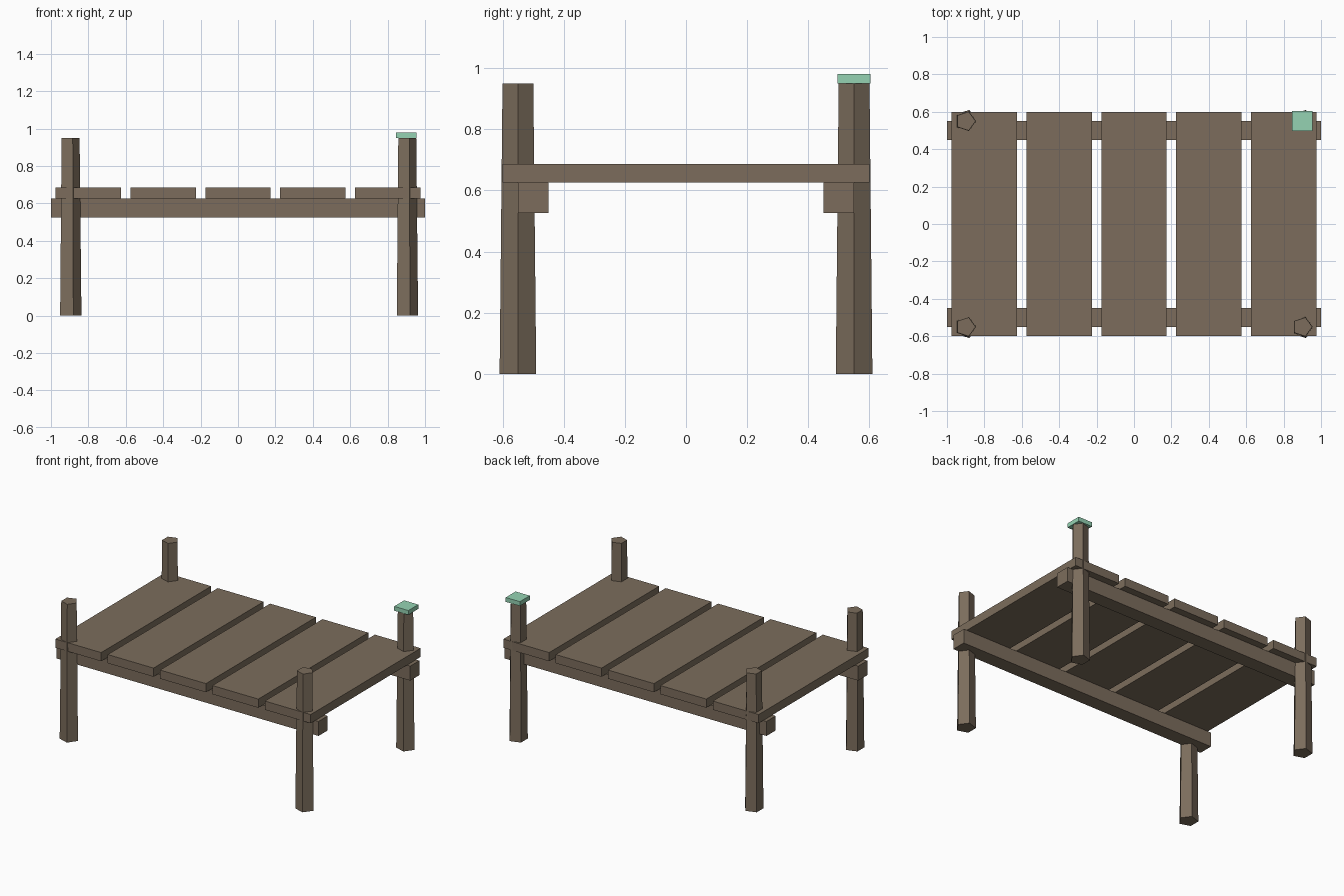
import bpy
import math

if "Cube" in bpy.data.objects:
    bpy.data.objects.remove(bpy.data.objects["Cube"])


def make_material(name, rgb):
    mat = bpy.data.materials.new(name)
    mat.diffuse_color = (*rgb, 1.0)
    mat.use_nodes = True
    mat.node_tree.nodes["Principled BSDF"].inputs["Base Color"].default_value = mat.diffuse_color
    return mat


wood = make_material("weathered_wood", (0.20, 0.152, 0.107))
mint = make_material("mint_green", (0.30, 0.65, 0.45))


def box(name, center, size, mat):
    bpy.ops.mesh.primitive_cube_add(size=1, location=center)
    obj = bpy.context.object
    obj.name = name
    obj.scale = size
    bpy.ops.object.transform_apply(location=False, rotation=False, scale=True)
    obj.data.materials.append(mat)


def post(name, x, y, height=0.95, r_bottom=0.063, r_top=0.053):
    # Tapered five-sided post with one corner pointing to +x
    ring = [(math.cos(math.tau * i / 5), math.sin(math.tau * i / 5)) for i in range(5)]
    verts = [(r * c, r * s, z) for r, z in ((r_bottom, 0), (r_top, height)) for c, s in ring]
    faces = [(i, (i + 1) % 5, (i + 1) % 5 + 5, i + 5) for i in range(5)]
    faces += [(4, 3, 2, 1, 0), (5, 6, 7, 8, 9)]
    mesh = bpy.data.meshes.new(name)
    mesh.from_pydata(verts, [], faces)
    mesh.materials.append(wood)
    obj = bpy.data.objects.new(name, mesh)
    obj.location = (x, y, 0)
    bpy.context.collection.objects.link(obj)


# Deck planks
for i in range(5):
    box(f"plank_{i + 1}", (-0.8 + 0.4 * i, 0, 0.656), (0.35, 1.2, 0.06), wood)

# Long support beams under the planks
for side, y in (("front", -0.5), ("back", 0.5)):
    box(f"{side}_beam", (0, y, 0.576), (2.0, 0.1, 0.1), wood)

# Corner posts
for side, y in (("front", -0.55), ("back", 0.55)):
    for hand, x in (("left", -0.9), ("right", 0.9)):
        post(f"{side}_{hand}_post", x, y)

# Square cap on the back right post
box("post_cap", (0.9, 0.55, 0.965), (0.108, 0.108, 0.03), mint)
